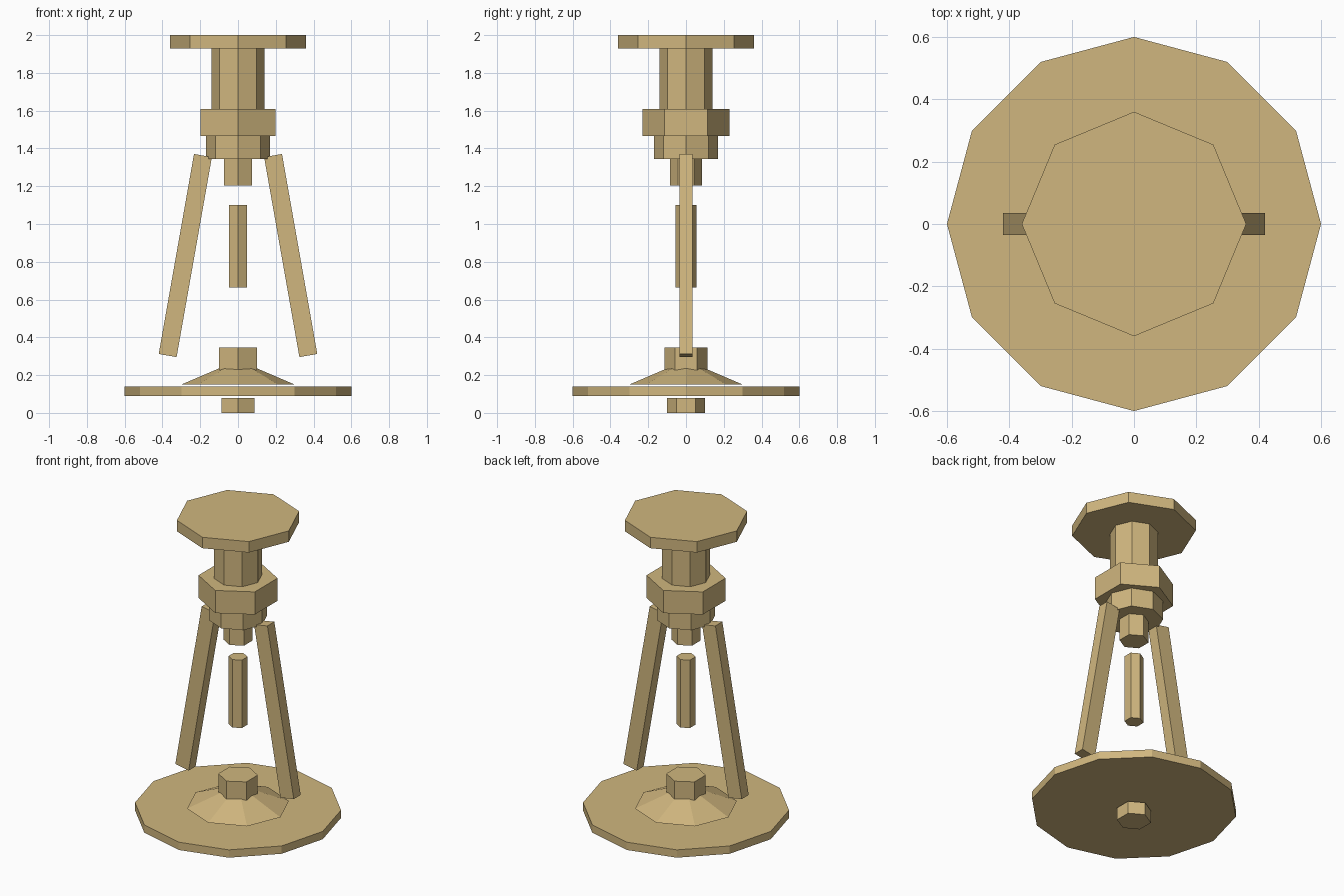
import bpy
import bmesh
from math import radians
from mathutils import Matrix

cube = bpy.data.objects.get("Cube")
if cube:
    bpy.data.objects.remove(cube, do_unlink=True)

tan = bpy.data.materials.new("tan")
tan.use_nodes = True
colour = (0.63, 0.47, 0.21, 1.0)
tan.diffuse_color = colour
tan.node_tree.nodes["Principled BSDF"].inputs["Base Color"].default_value = colour


def add_object(name, bm):
    mesh = bpy.data.meshes.new(name)
    bm.to_mesh(mesh)
    bm.free()
    mesh.materials.append(tan)
    obj = bpy.data.objects.new(name, mesh)
    bpy.context.collection.objects.link(obj)
    return obj


def prism(name, sides, z0, z1, r0, r1=None):
    """Upright prism or frustum with a corner on the y axis."""
    bm = bmesh.new()
    bmesh.ops.create_cone(bm, cap_ends=True, segments=sides, radius1=r0,
                          radius2=r0 if r1 is None else r1, depth=z1 - z0,
                          matrix=Matrix.Translation((0, 0, (z0 + z1) / 2)))
    return add_object(name, bm)


def leg(name, side):
    """Square bar leaning in towards the axis."""
    bm = bmesh.new()
    bmesh.ops.create_cube(bm, size=1)
    bmesh.ops.scale(bm, vec=(0.096, 0.07, 1.075), verts=bm.verts)
    bmesh.ops.transform(bm, verts=bm.verts,
                        matrix=Matrix.Translation((side * 0.279, 0, 0.833))
                        @ Matrix.Rotation(radians(-10 * side), 4, "Y"))
    return add_object(name, bm)


# Base
prism("foot_nut", 6, 0.0, 0.08, 0.1)
prism("base_disc", 12, 0.09, 0.14, 0.6)
prism("base_cone", 8, 0.15, 0.24, 0.3, 0.09)
prism("base_nut", 6, 0.2, 0.345, 0.115)

# Floating centre rod
prism("centre_rod", 6, 0.665, 1.10, 0.055)

# Upper column
prism("lower_nut", 6, 1.205, 1.345, 0.085)
prism("lower_collar", 8, 1.345, 1.465, 0.17)
prism("upper_nut", 6, 1.465, 1.61, 0.23)
prism("column", 8, 1.61, 1.93, 0.14)
prism("top_disc", 8, 1.93, 2.0, 0.36)

# Legs
leg("left_leg", 1)
leg("right_leg", -1)
